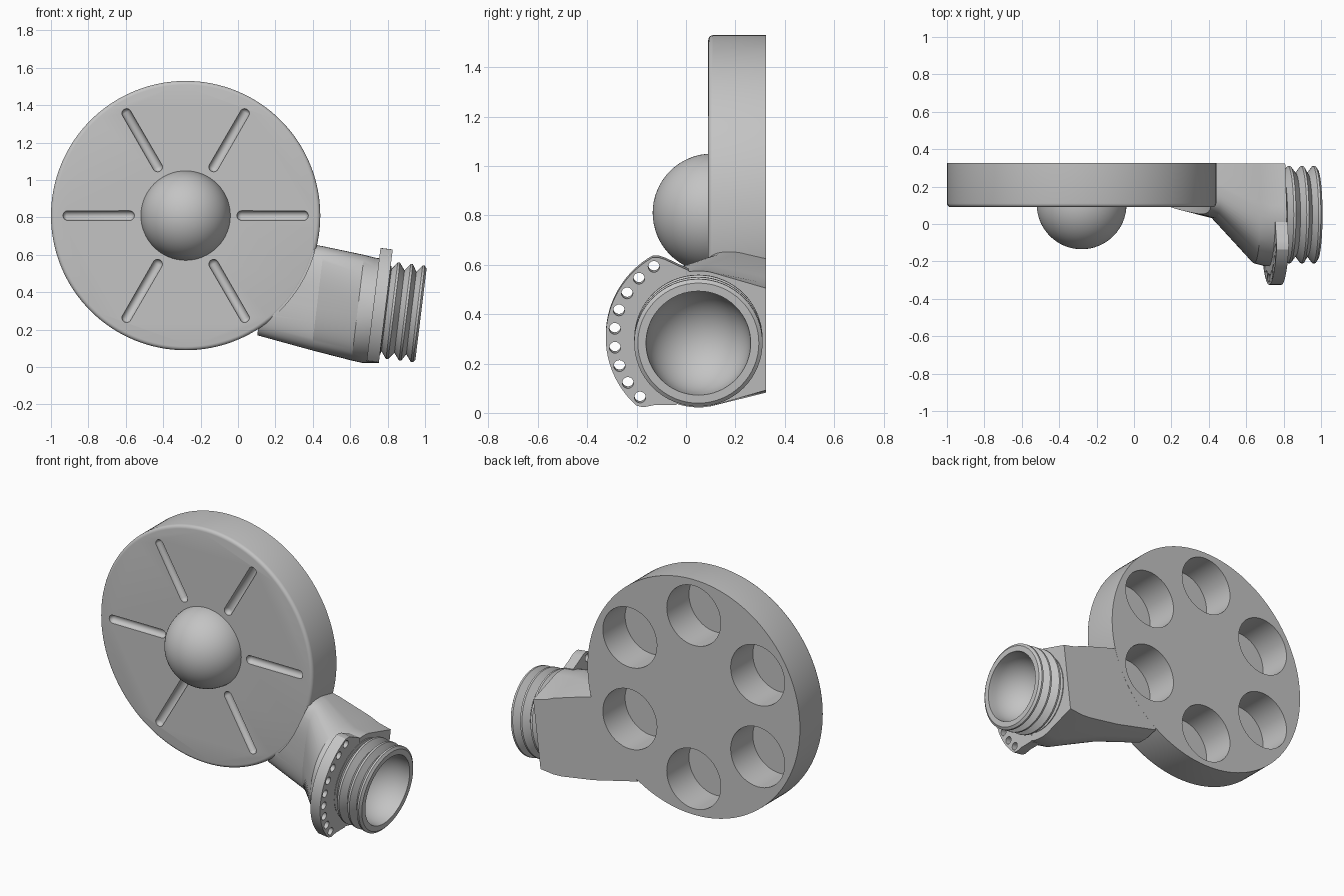
import bpy, bmesh
from math import sin, cos, pi, radians, copysign
from mathutils import Matrix, Vector

if "Cube" in bpy.data.objects:
    bpy.data.objects.remove(bpy.data.objects["Cube"])

grey = bpy.data.materials.new("plain_grey")
grey.use_nodes = True
grey.diffuse_color = (0.55, 0.55, 0.55, 1)
grey.node_tree.nodes["Principled BSDF"].inputs["Base Color"].default_value = (0.55, 0.55, 0.55, 1)


def frame(origin, x, y, z):
    m = Matrix((x, y, z)).transposed().to_4x4()
    m.translation = origin
    return m


# Wheel frame points to the front; spout frame points along the tilted outlet
WHEEL = frame((-0.28, 0.325, 0.81), (1, 0, 0), (0, 0, 1), (0, -1, 0))
T = radians(7)
SPOUT = frame((0.755, 0.05, 0.31), (0, 1, 0), (sin(T), 0, cos(T)), (cos(T), 0, -sin(T)))


def finish(name, bm, cutter=False):
    bmesh.ops.remove_doubles(bm, verts=bm.verts, dist=1e-5)
    bmesh.ops.recalc_face_normals(bm, faces=bm.faces)
    me = bpy.data.meshes.new(name)
    bm.to_mesh(me)
    bm.free()
    me.materials.append(grey)
    ob = bpy.data.objects.new(name, me)
    bpy.context.collection.objects.link(ob)
    if cutter:
        ob.hide_render = True
        ob.hide_set(True)
        ob.display_type = 'WIRE'
    return ob


def loft(bm, rows, closed=False):
    """Skin closed rings of points, capping the ends."""
    rings = [[bm.verts.new(p) for p in row] for row in rows]
    n = len(rings[0])
    for a, b in zip(rings, rings[1:]):
        for i in range(n):
            j = (i + 1) % n
            bm.faces.new((a[i], a[j], b[j], b[i]))
    if closed:
        bm.faces.new(rings[0])
        bm.faces.new(rings[-1])


def lathe(bm, profile, m, n=64, caps=True):
    rows = [[m @ Vector((r * cos(2 * pi * i / n), r * sin(2 * pi * i / n), z))
             for i in range(n)] for r, z in profile]
    loft(bm, rows, caps)


def cut(ob, cutter):
    mod = ob.modifiers.new("cut", 'BOOLEAN')
    mod.operation = 'DIFFERENCE'
    mod.solver = 'EXACT'
    mod.object = cutter


def smooth(ob, angle=30):
    bpy.ops.object.select_all(action='DESELECT')
    bpy.context.view_layer.objects.active = ob
    ob.select_set(True)
    for mod in list(ob.modifiers):
        bpy.ops.object.modifier_apply(modifier=mod.name)
    bpy.ops.object.shade_smooth_by_angle(angle=radians(angle))


# Wheel with a rounded front rim
bm = bmesh.new()
rim = [(0.70 + 0.02 * cos(a * pi / 8), 0.215 + 0.02 * sin(a * pi / 8)) for a in range(5)]
lathe(bm, [(0.72, 0)] + rim, WHEEL, 128)
wheel = finish("wheel", bm)

# Cutters: round pockets in the back and grooves in the front
bm = bmesh.new()
for k in range(6):
    turn = Matrix.Rotation(radians(30 + 60 * k), 4, 'Z')
    lathe(bm, [(0.183, -0.1), (0.183, 0.215)], WHEEL @ turn @ Matrix.Translation((0.5, 0, 0)), 48)
pockets = finish("pocket_cutter", bm, True)

bm = bmesh.new()
for k in range(6):
    spoke = WHEEL @ Matrix.Rotation(radians(60 * k), 4, 'Z') @ Matrix.Translation((0.3, 0, 0.235))
    spoke = spoke @ Matrix.Rotation(pi / 2, 4, 'Y')
    ball = bmesh.ops.create_uvsphere(bm, u_segments=24, v_segments=12, radius=0.026)["verts"]
    for v in ball:
        if v.co.z > 0.001:
            v.co.z += 0.33
        v.co = spoke @ v.co
grooves = finish("groove_cutter", bm, True)
cut(wheel, pockets)
cut(wheel, grooves)
smooth(wheel)

# Domed hub
bm = bmesh.new()
dome = [(0.24 * cos(a * pi / 32), 0.22 + 0.24 * sin(a * pi / 32)) for a in range(17)]
lathe(bm, dome, WHEEL, caps=False)
smooth(finish("hub_dome", bm))

# Neck: flat back, rounded front, swelling towards the outlet
BACK = 0.3245


def section(x, front, low, high, inset, power, mid_y):
    mid, half = (low + high) / 2, (high - low) / 2
    pts = [(BACK, high - inset)]
    for i in range(33):
        a = radians(80 + 200 * i / 32)
        c, s = cos(a), sin(a)
        pts.append((mid_y + (mid_y - front) * copysign(abs(c) ** power, c),
                    mid + half * copysign(abs(s) ** power, s)))
    pts.append((BACK, low + inset))
    return [(x + 0.12 * (z - 0.31), y, z) for y, z in pts]


bm = bmesh.new()
loft(bm, [section(0.12, 0.105, 0.17, 0.70, 0.02, 0.6, 0.21),
          section(0.42, 0.03, 0.09, 0.645, 0.03, 0.7, 0.17),
          section(0.64, -0.21, 0.035, 0.60, 0.05, 0.9, 0.06),
          section(0.70, -0.225, 0.022, 0.585, 0.06, 1, 0.05),
          section(0.785, -0.225, 0.022, 0.575, 0.07, 1, 0.05)], True)
neck = finish("neck", bm)
bm = bmesh.new()
lathe(bm, [(0.215, -0.03), (0.215, 0.3)], SPOUT)
bore = finish("bore_cutter", bm, True)
bm = bmesh.new()
lathe(bm, [(0.715, 0.234), (0.715, 0.7)], WHEEL, 128)
clearance = finish("wheel_clearance_cutter", bm, True)
for c in (pockets, bore, clearance):
    cut(neck, c)
smooth(neck, 25)

# Threaded outlet with a rounded hollow
bm = bmesh.new()
outline = [(0.24, -0.02), (0.24, 0.035)]
for z in (0.074, 0.144, 0.208):
    outline += [(0.222, z - 0.035), (0.26, z - 0.006), (0.26, z + 0.006)]
outline += [(0.245, 0.225), (0.212, 0.225)]
outline += [(0.21 * cos(a * pi / 24), 0.2 - 0.21 * sin(a * pi / 24)) for a in range(13)]
lathe(bm, outline, SPOUT, caps=False)
smooth(finish("threaded_outlet", bm))


# Crescent flange with a row of small holes
def polar(r, deg, z):
    return SPOUT @ Vector((r * cos(radians(deg)), r * sin(radians(deg)), z))


edge = [(0.275, 98), (0.305, 106), (0.345, 113), (0.362, 116)]
edge += [(0.375, 120 + 3.6 * i) for i in range(31)]
edge += [(0.362, 232), (0.33, 237), (0.29, 252)]
edge += [(0.23, 250 - 10 * i) for i in range(16)]
bm = bmesh.new()
loft(bm, [[polar(r, d, z) for r, d in edge] for z in (-0.033, 0.033)], True)
flange = finish("flange", bm)
bm = bmesh.new()
for k in range(9):
    spot = polar(0.34, 122 + 13 * k, 0)
    m = SPOUT.copy()
    m.translation = spot
    lathe(bm, [(0.023, -0.1), (0.023, 0.1)], m, 24)
cut(flange, finish("flange_hole_cutter", bm, True))
smooth(flange)
